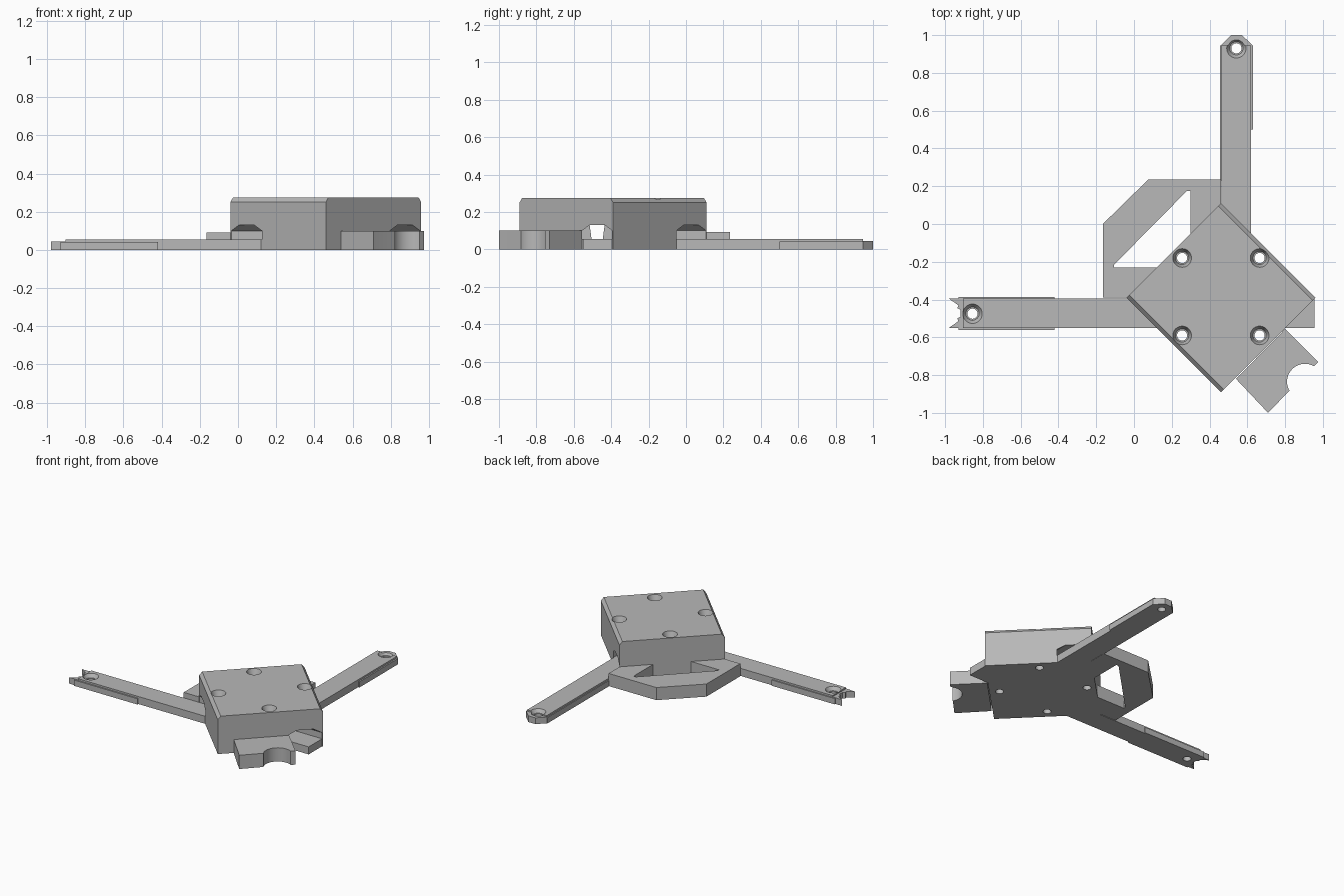
import bpy, bmesh, math
from mathutils import Matrix, Vector

cube = bpy.data.objects.get("Cube")
if cube:
    bpy.data.objects.remove(cube, do_unlink=True)

grey = bpy.data.materials.new("plain grey")
grey.use_nodes = True
GREY = (0.48, 0.48, 0.48, 1)
grey.diffuse_color = GREY
grey.node_tree.nodes["Principled BSDF"].inputs["Base Color"].default_value = GREY


def finish(name, bm):
    bmesh.ops.recalc_face_normals(bm, faces=bm.faces)
    mesh = bpy.data.meshes.new(name)
    bm.to_mesh(mesh)
    bm.free()
    mesh.materials.append(grey)
    obj = bpy.data.objects.new(name, mesh)
    bpy.context.collection.objects.link(obj)
    return obj


def prism(name, points, low, high, axis="z"):
    """Extrude an outline along z, x (points are y, z) or y (points are x, z)."""
    place = {"z": lambda a, b, c: (a, b, c),
             "x": lambda a, b, c: (c, a, b),
             "y": lambda a, b, c: (a, c, b)}[axis]
    bm = bmesh.new()
    face = bm.faces.new([bm.verts.new(place(a, b, low)) for a, b in points])
    top = bmesh.ops.extrude_face_region(bm, geom=[face])
    shift = Vector(place(0, 0, high - low))
    bmesh.ops.translate(bm, vec=shift,
                        verts=[v for v in top["geom"] if isinstance(v, bmesh.types.BMVert)])
    return finish(name, bm)


def box(name, x0, x1, y0, y1, z0, z1):
    return prism(name, [(x0, y0), (x1, y0), (x1, y1), (x0, y1)], z0, z1)


def cone(name, x, y, z0, z1, r0, r1):
    bm = bmesh.new()
    bmesh.ops.create_cone(bm, cap_ends=True, segments=32, radius1=r0, radius2=r1,
                          depth=z1 - z0, matrix=Matrix.Translation((x, y, (z0 + z1) / 2)))
    return finish(name, bm)


def cut(obj, *cutters):
    for cutter in cutters:
        mod = obj.modifiers.new("cut", "BOOLEAN")
        mod.operation, mod.solver, mod.object = "DIFFERENCE", "EXACT", cutter
        bpy.context.view_layer.update()
        mesh = bpy.data.meshes.new_from_object(
            obj.evaluated_get(bpy.context.evaluated_depsgraph_get()))
        obj.modifiers.clear()
        obj.data = mesh
        bpy.data.objects.remove(cutter, do_unlink=True)


def screw_hole(obj, x, y, top, rim, sink):
    """Through hole with a tapered recess for the screw head."""
    cut(obj, cone("recess", x, y, top - sink, top + 0.01, 0.035, rim),
        cone("bore", x, y, -0.1, top + 0.1, 0.027, 0.027))


# Square housing turned by 45 degrees, two opposite top edges chamfered
CX, CY, HALF, TOP = 0.46, -0.39, 0.5, 0.275
side = HALF / math.sqrt(2)
housing = prism("housing", [(-side, 0), (side, 0), (side, TOP - 0.025), (side - 0.02, TOP),
                            (0.02 - side, TOP), (-side, TOP - 0.025)], -side, side, "y")
housing.data.transform(Matrix.Translation((CX, CY, 0)) @ Matrix.Rotation(math.pi / 4, 4, "Z"))


# Arm tunnels with sloping ceilings
def tunnel(a, b, low, high, axis):
    return prism("tunnel", [(a, 0.055), (b, 0.055), (b, 0.1), (b - 0.04, 0.13),
                            (a + 0.04, 0.13), (a, 0.1)], low, high, axis)


throat = prism("throat", [(-0.505, 0.055), (-0.445, 0.055), (-0.435, 0.13), (-0.515, 0.13)],
               0.2, 0.7, "x")
cut(housing, tunnel(-0.555, -0.395, -0.3, 0.3, "x"), tunnel(-0.555, -0.395, 0.62, 1.2, "x"),
    throat, tunnel(0.462, 0.622, -0.3, 0.4, "y"))
for dx in (-0.205, 0.205):
    for dy in (-0.205, 0.205):
        screw_hole(housing, CX + dx, CY + 0.005 + dy, TOP, 0.053, 0.04)

# Left-pointing arm with a forked tip and low side rails
side_arm = prism("side_arm", [(-0.905, -0.55), (0.12, -0.55), (-0.035, -0.395),
                              (-0.905, -0.395)], 0, 0.055)
side_tip = prism("side_arm_forked_tip", [
    (-0.905, -0.395), (-0.98, -0.395), (-0.93, -0.43), (-0.935, -0.445), (-0.918, -0.455),
    (-0.918, -0.49), (-0.935, -0.5), (-0.93, -0.515), (-0.98, -0.55), (-0.905, -0.55)], 0, 0.045)
screw_hole(side_arm, -0.855, -0.475, 0.055, 0.058, 0.025)
box("side_arm_front_rail", -0.93, -0.42, -0.56, -0.55, 0, 0.042)
box("side_arm_back_rail", -0.93, -0.42, -0.395, -0.387, 0, 0.042)

# Backward-pointing arm with a tapered tip
back_arm = prism("back_arm", [(0.462, 0.945), (0.462, 0.108), (0.62, -0.05), (0.62, 0.945)],
                 0, 0.055)
screw_hole(back_arm, 0.542, 0.93, 0.055, 0.058, 0.025)
back_tip = prism("back_arm_tip", [(0.458, 0.945), (0.515, 1.0), (0.572, 1.0), (0.628, 0.945)],
                 0, 0.045)
screw_hole(back_tip, 0.542, 0.93, 0.055, 0.058, 0.025)
box("back_arm_outer_rail", 0.62, 0.63, 0.5, 0.945, 0, 0.042)
box("back_arm_inner_rail", 0.456, 0.462, 0.23, 0.945, 0, 0.042)

# Corner tab where the side arm leaves the housing
prism("arm_end_tab", [(0.8, -0.55), (0.955, -0.55), (0.955, -0.395)], 0, 0.055)

# Brace plate between the arms with its triangular opening
brace = prism("brace_plate", [(-0.165, -0.39), (-0.165, 0), (0.075, 0.235), (0.46, 0.235),
                              (0.46, 0.11), (-0.04, -0.39)], 0, 0.092)
cut(brace, prism("opening", [(-0.105, -0.23), (-0.105, -0.215), (0.28, 0.175), (0.3, 0.175),
                             (0.3, -0.1), (0.17, -0.23)], -0.1, 0.2))

# Front lug with a round bite
lug = prism("front_lug", [(0.54, -0.82), (0.71, -1.0), (0.82, -0.885), (0.9, -0.82),
                          (0.95, -0.755), (0.975, -0.73), (0.8, -0.555)], 0, 0.1)
cut(lug, cone("bite", 0.905, -0.835, -0.1, 0.2, 0.095, 0.095))

# Smooth the round holes while keeping edges sharp
bpy.ops.object.select_all(action="DESELECT")
for obj in (housing, side_arm, back_arm, back_tip, lug):
    obj.select_set(True)
    bpy.context.view_layer.objects.active = obj
bpy.ops.object.shade_smooth_by_angle(angle=math.radians(30))
